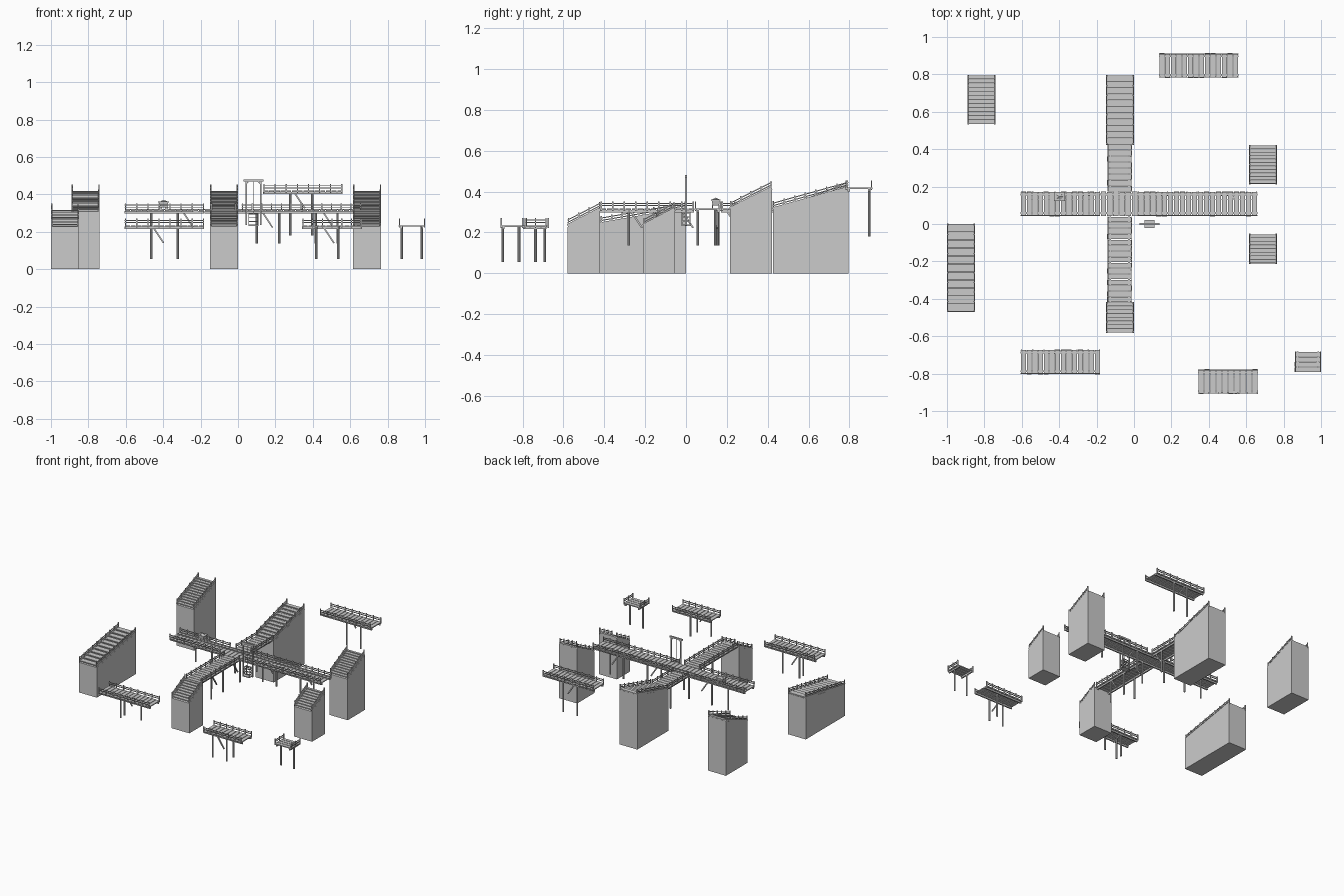
import bpy, bmesh, math, random
from mathutils import Vector, Matrix

if "Cube" in bpy.data.objects:
    bpy.data.objects.remove(bpy.data.objects["Cube"])

random.seed(4)


def beam(bm, p, q, w, h):
    """Rectangular timber from p to q, w wide and h high."""
    p, q = Vector(p), Vector(q)
    d = q - p
    x = d.normalized()
    up = Vector((0, 0, 1)) if abs(x.z) < 0.99 else Vector((0, 1, 0))
    y = up.cross(x).normalized()
    z = x.cross(y)
    m = Matrix((x, y, z)).transposed().to_4x4()
    m.translation = (p + q) / 2
    bmesh.ops.create_cube(bm, size=1, matrix=m @ Matrix.Diagonal((d.length, w, h, 1)))


def rod(bm, p, q, r, n=8):
    p, q = Vector(p), Vector(q)
    d = q - p
    m = Matrix.Translation((p + q) / 2) @ d.to_track_quat('Z', 'Y').to_matrix().to_4x4()
    bmesh.ops.create_cone(bm, cap_ends=True, segments=n, radius1=r, radius2=r,
                          depth=d.length, matrix=m)


def finish(bm, name, loc=(0, 0, 0), turn=0):
    bmesh.ops.recalc_face_normals(bm, faces=bm.faces)
    me = bpy.data.meshes.new(name)
    bm.to_mesh(me)
    bm.free()
    ob = bpy.data.objects.new(name, me)
    ob.location = loc
    ob.rotation_euler.z = turn
    bpy.context.collection.objects.link(ob)
    return ob


def railing(bm, p, q, n):
    """Posts with a middle and a top rail, following the slope from p to q."""
    p, q = Vector(p), Vector(q)
    for h in (0.014, 0.026):
        o = Vector((0, 0, h))
        beam(bm, p + o, q + o, 0.004, 0.005)
    for i in range(n):
        c = p.lerp(q, (i + 0.08) / (n - 0.84))
        beam(bm, c - Vector((0, 0, 0.012)), c + Vector((0, 0, 0.035)), 0.006, 0.006)


def bridge(name, cx, cy, z, length, width=0.13, turn=0, posts=(), braces=(),
           drop=0.18, sides=(-1, 1)):
    """Plank walkway along its local x axis; posts are local (x, y)."""
    bm = bmesh.new()
    n = max(4, round(length / 0.031))
    step = length / n
    for i in range(n):
        x = -length / 2 + (i + 0.5) * step
        e = random.uniform(-0.002, 0.002)
        beam(bm, (x, -width / 2 + e, z - 0.004), (x, width / 2 + e, z - 0.004),
             step * 0.86, 0.007)
    # bearers under the planks
    for s in (-1, 1):
        y = s * (width / 2 - 0.015)
        beam(bm, (-length / 2, y, z - 0.013), (length / 2, y, z - 0.013), 0.01, 0.012)
    for s in sides:
        y = s * (width / 2 - 0.003)
        railing(bm, (-length / 2, y, z), (length / 2, y, z), max(3, round(length / 0.058) + 1))
    # legs and diagonal braces
    for x, y in posts:
        rod(bm, (x, y, z - drop), (x, y, z - 0.008), 0.0065)
    for x, y in braces:
        beam(bm, (x, y, z - 0.012), (x + 0.055, y, z - 0.095), 0.008, 0.008)
    return finish(bm, name, (cx, cy, 0), turn)


def stairs(name, x0, y0, y1, z0, z1, n):
    """Solid sloped base with plank treads and a railing on both sides."""
    w = 0.15
    bm = bmesh.new()
    prof = [(y0, 0), (y1, 0), (y1, z1 - 0.008), (y0, z0 - 0.008)]
    f = bm.faces.new([bm.verts.new((x0, y, z)) for y, z in prof])
    ext = bmesh.ops.extrude_face_region(bm, geom=[f])['geom']
    bmesh.ops.translate(bm, vec=(w, 0, 0),
                        verts=[v for v in ext if isinstance(v, bmesh.types.BMVert)])
    finish(bm, name + "_base")
    bm = bmesh.new()
    d, r = (y1 - y0) / n, (z1 - z0) / n
    for i in range(n):
        y, z = y0 + (i + 0.5) * d, z0 + (i + 0.5) * r
        beam(bm, (x0 + 0.006, y, z), (x0 + w - 0.006, y, z), d * 0.92, 0.007)
    for x in (x0 + 0.004, x0 + w - 0.004):
        beam(bm, (x, y0, z0 - 0.002), (x, y1, z1 - 0.002), 0.007, 0.016)
        railing(bm, (x, y0, z0), (x, y1, z1), max(4, round((y1 - y0) / 0.05) + 1))
    finish(bm, name + "_steps")


LOW, MID, HIGH = 0.235, 0.317, 0.42

# stair blocks
stairs("front_stairs", -0.15, -0.58, -0.42, LOW, MID, 8)
stairs("back_stairs", -0.15, 0.425, 0.795, MID, HIGH, 11)
stairs("left_stairs", -1.0, -0.47, 0.0, LOW, MID, 11)
stairs("back_left_stairs", -0.89, 0.535, 0.795, MID, HIGH, 12)
stairs("right_stairs", 0.615, 0.215, 0.42, MID, HIGH, 11)
stairs("right_low_stairs", 0.615, -0.21, -0.055, LOW, MID, 8)

# detached bridges
bridge("front_left_bridge", -0.393, -0.737, LOW, 0.425,
       posts=[(-0.07, 0.045), (0.07, 0.045), (-0.07, 0.0)],
       braces=[(-0.06, 0.045)])
bridge("front_right_bridge", 0.503, -0.843, LOW, 0.32,
       posts=[(-0.085, -0.055), (0.032, -0.055), (0.032, 0.025)],
       braces=[(-0.045, -0.055)])
bridge("back_right_bridge", 0.347, 0.847, HIGH, 0.425,
       posts=[(-0.067, 0.05), (0.05, 0.05)], braces=[(-0.045, 0.05)], drop=0.24)
bridge("small_platform", 0.93, -0.737, LOW, 0.11, width=0.14, turn=math.pi / 2,
       posts=[(0, -0.052), (0, 0.055)])

# crossing bridges
bridge("cross_left_bridge", -0.393, 0.108, MID, 0.425,
       posts=[(-0.07, 0.05), (0.07, 0.045)], braces=[(0.1, 0.045)])
bridge("cross_centre", -0.08, 0.108, MID, 0.2, sides=(),
       posts=[(-0.055, 0.05), (0.055, -0.05)])
bridge("cross_inner_right_bridge", 0.18, 0.108, MID, 0.32,
       posts=[(-0.08, 0.045), (0.04, 0.035)], braces=[(-0.05, 0.045)])
bridge("cross_outer_right_bridge", 0.5, 0.108, MID, 0.32,
       posts=[(-0.085, 0.045), (0.032, 0.035)], braces=[(-0.045, 0.045)])
bridge("front_walkway", -0.077, -0.19, MID, 0.46, turn=math.pi / 2,
       posts=[(-0.09, -0.05), (0.05, -0.05), (0.05, 0.045)], braces=[(-0.08, -0.05), (0.17, -0.05)])
bridge("back_walkway", -0.077, 0.3, MID, 0.255, turn=math.pi / 2,
       posts=[(-0.04, -0.05), (0.06, 0.045)], braces=[(-0.1, -0.05)])

# cart track
bm = bmesh.new()
for y in (0.13, 0.162):
    beam(bm, (-0.6, y, MID + 0.003), (0.655, y, MID + 0.003), 0.004, 0.006)
finish(bm, "cart_track")

# mine cart with rounded load
bm = bmesh.new()
cx, cy = -0.398, 0.146
m = Matrix.Translation((cx, cy, MID + 0.03)) @ Matrix.Diagonal((0.05, 0.042, 0.028, 1))
box = bmesh.ops.create_cube(bm, size=1, matrix=m)['verts']
for v in box:
    if v.co.z < MID + 0.03:
        v.co.x = cx + (v.co.x - cx) * 0.75
        v.co.y = cy + (v.co.y - cy) * 0.75
for s in (-1, 1):
    beam(bm, (cx - 0.029, cy + s * 0.022, MID + 0.043), (cx + 0.029, cy + s * 0.022, MID + 0.043), 0.004, 0.005)
    beam(bm, (cx + s * 0.027, cy - 0.022, MID + 0.043), (cx + s * 0.027, cy + 0.022, MID + 0.043), 0.004, 0.005)
    for t in (-1, 1):
        x, y = cx + s * 0.016, cy + t * 0.016
        rod(bm, (x, y - 0.003, MID + 0.012), (x, y + 0.003, MID + 0.012), 0.009, 10)
bmesh.ops.create_icosphere(bm, subdivisions=1, radius=1,
                           matrix=Matrix.Translation((cx, cy, MID + 0.038)) @ Matrix.Diagonal((0.023, 0.019, 0.016, 1)))
finish(bm, "mine_cart")

# hoist frame
bm = bmesh.new()
for x in (0.043, 0.122):
    beam(bm, (x, 0, LOW), (x, 0, 0.475), 0.008, 0.008)
    s = 1 if x < 0.08 else -1
    beam(bm, (x, 0, 0.455), (x + s * 0.018, 0, 0.473), 0.006, 0.006)
beam(bm, (0.03, 0, 0.475), (0.135, 0, 0.475), 0.012, 0.011)
finish(bm, "hoist_frame")

# slatted hoist cage
bm = bmesh.new()
beam(bm, (0.055, 0, LOW), (0.11, 0, LOW), 0.044, 0.006)
for y in (-0.02, 0.02):
    for x in (0.057, 0.108):
        beam(bm, (x, y, LOW), (x, y, 0.3), 0.004, 0.004)
    for z in (0.255, 0.275, 0.296):
        beam(bm, (0.055, y, z), (0.11, y, z), 0.004, 0.005)
for x in (0.057, 0.108):
    for z in (0.255, 0.275, 0.296):
        beam(bm, (x, -0.02, z), (x, 0.02, z), 0.004, 0.005)
beam(bm, (0.055, 0, 0.298), (0.11, 0, 0.298), 0.006, 0.005)
rod(bm, (0.0825, 0, 0.298), (0.0825, 0, 0.472), 0.0015, 6)
finish(bm, "hoist_cage")
